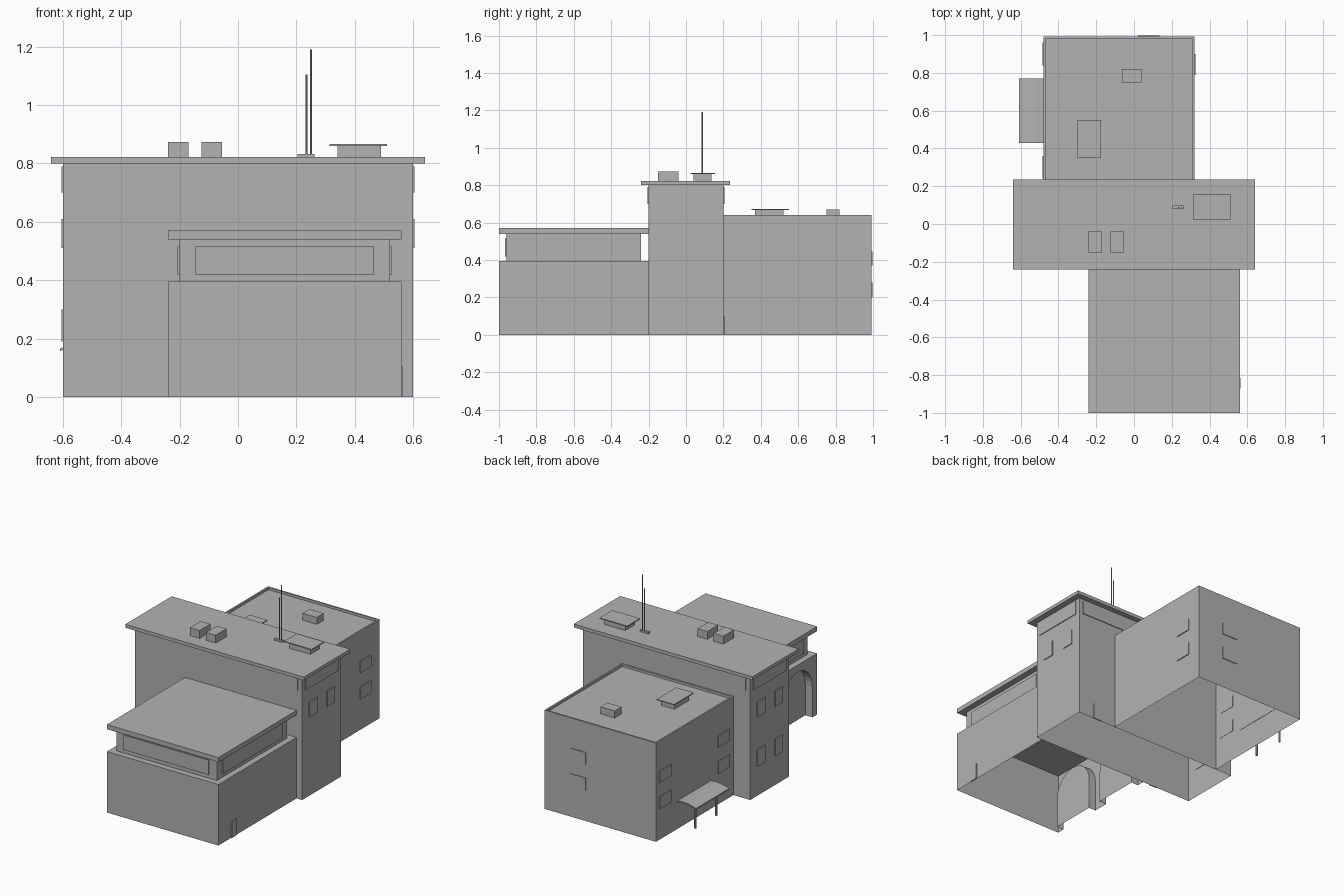
import bpy, bmesh
from math import pi, cos, sin

if "Cube" in bpy.data.objects:
    bpy.data.objects.remove(bpy.data.objects["Cube"], do_unlink=True)

grey = bpy.data.materials.new("plain_grey")
grey.use_nodes = True
COLOUR = (0.448, 0.448, 0.448, 1)
grey.diffuse_color = COLOUR
grey.node_tree.nodes["Principled BSDF"].inputs["Base Color"].default_value = COLOUR


def finish(name, bm):
    mesh = bpy.data.meshes.new(name)
    bm.to_mesh(mesh)
    bm.free()
    mesh.materials.append(grey)
    obj = bpy.data.objects.new(name, mesh)
    bpy.context.scene.collection.objects.link(obj)
    return obj


def box_mesh(x, y, z):
    bm = bmesh.new()
    bmesh.ops.create_cube(bm, size=1)
    for v in bm.verts:
        v.co = [r[0] if c < 0 else r[1] for c, r in zip(v.co, (x, y, z))]
    bm.normal_update()
    return bm


def box(name, x, y, z):
    return finish(name, box_mesh(x, y, z))


def shell(name, x, y, z, skip_left=False, parapet=None):
    """Box without a floor, optionally without its -x wall or with a sunken roof."""
    bm = box_mesh(x, y, z)
    drop = [f for f in bm.faces if f.normal.z < -0.5 or (skip_left and f.normal.x < -0.5)]
    bmesh.ops.delete(bm, geom=drop, context="FACES")
    if parapet:
        top = [f for f in bm.faces if f.normal.z > 0.5]
        bmesh.ops.inset_region(bm, faces=top, thickness=parapet)
        rim = bmesh.ops.extrude_face_region(bm, geom=top)
        bmesh.ops.delete(bm, geom=top, context="FACES_ONLY")
        for v in rim["geom"]:
            if isinstance(v, bmesh.types.BMVert):
                v.co.z -= parapet
        bmesh.ops.recalc_face_normals(bm, faces=bm.faces[:])
    return finish(name, bm)


def plate(name, axis, wall, side, along, z, depth=0.005):
    """Thin panel on the wall at the given coordinate, facing side (+1 or -1)."""
    across = sorted((wall - side * 0.002, wall + side * depth))
    if axis == "x":
        return box(name, across, along, z)
    return box(name, along, across, z)


def rod(name, x, y, z0, z1, radius):
    bm = bmesh.new()
    bmesh.ops.create_cone(bm, cap_ends=True, segments=8, radius1=radius,
                          radius2=radius, depth=z1 - z0)
    bmesh.ops.translate(bm, verts=bm.verts, vec=(x, y, (z0 + z1) / 2))
    return finish(name, bm)


# Central tall hall with overhanging roof
shell("central_hall", (-0.6, 0.6), (-0.2, 0.2), (0, 0.8))
box("central_roof", (-0.64, 0.64), (-0.24, 0.235), (0.8, 0.822))
for side, word in ((-1, "right"), (1, "left")):
    plate(f"high_band_{word}", "x", 0.6 * side, side, (-0.17, 0.17), (0.7, 0.79))
    for y in (-0.09, 0.09):
        plate(f"hall_window_{word}", "x", 0.6 * side, side, (y - 0.04, y + 0.04), (0.51, 0.61))
for side, word in ((-1, "front"), (1, "back")):
    plate(f"high_band_{word}", "y", 0.2 * side, side, (-0.57, 0.57), (0.7, 0.79))
for y in (-0.09, 0.09):
    plate("hall_lower_window", "x", -0.6, -1, (y - 0.04, y + 0.04), (0.19, 0.3))
plate("hall_front_door", "y", -0.2, -1, (-0.35, -0.29), (0, 0.11))
plate("hall_back_door", "y", 0.2, 1, (0.43, 0.49), (0, 0.1))

# Equipment on the central roof
for x in (-0.205, -0.09):
    box("roof_unit", (x - 0.035, x + 0.035), (-0.15, -0.04), (0.82, 0.873))
box("hall_skylight_base", (0.34, 0.49), (0.04, 0.135), (0.82, 0.86))
box("hall_skylight_lid", (0.313, 0.51), (0.025, 0.155), (0.86, 0.866))
box("mast_base", (0.203, 0.262), (0.08, 0.098), (0.82, 0.833))
rod("short_mast", 0.235, 0.087, 0.83, 1.105, 0.003)
rod("tall_mast", 0.25, 0.087, 0.83, 1.19, 0.003)

# Front wing, open on its arcade side
shell("front_wing", (-0.24, 0.56), (-1, -0.2), (0, 0.395), skip_left=True)
plate("front_wing_door", "x", 0.56, 1, (-0.87, -0.815), (0, 0.105))

# Arcade wall with two recessed arches
bm = bmesh.new()
outline = [(-1, 0)]
OUTER, INNER = -0.24, -0.19
for centre in (-0.8, -0.4):
    arc = [(centre - 0.15 * cos(pi * i / 16), 0.2 + 0.15 * sin(pi * i / 16)) for i in range(17)]
    arch = [(centre - 0.15, 0)] + arc + [(centre + 0.15, 0)]
    outline += arch
    front = [bm.verts.new((OUTER, y, z)) for y, z in arch]
    back = [bm.verts.new((INNER, y, z)) for y, z in arch]
    bm.faces.new(back[::-1])
    for i in range(len(arch) - 1):
        bm.faces.new((front[i], back[i], back[i + 1], front[i + 1]))
outline += [(-0.2, 0), (-0.2, 0.395), (-1, 0.395)]
bm.faces.new([bm.verts.new((OUTER, y, z)) for y, z in outline])
bmesh.ops.remove_doubles(bm, verts=bm.verts, dist=0.0001)
bmesh.ops.recalc_face_normals(bm, faces=bm.faces[:])
bm.normal_update()
wall = max(bm.faces, key=lambda f: f.calc_area())
if wall.normal.x > 0:
    bmesh.ops.reverse_faces(bm, faces=bm.faces[:])
finish("arcade_wall", bm)

# Upper window storey of the front wing
box("clerestory", (-0.2, 0.52), (-0.96, -0.24), (0.395, 0.54))
box("front_wing_roof", (-0.24, 0.56), (-1, -0.2), (0.54, 0.57))
plate("clerestory_front_window", "y", -0.96, -1, (-0.145, 0.465), (0.42, 0.515), 0.007)
plate("clerestory_left_window", "x", 0.52, 1, (-0.905, -0.295), (0.42, 0.515), 0.007)
plate("clerestory_right_window", "x", -0.2, -1, (-0.905, -0.295), (0.42, 0.515), 0.007)

# Back wing with parapet
shell("back_wing", (-0.48, 0.32), (0.2, 0.993), (0, 0.64), parapet=0.015)
for z in ((0.2, 0.28), (0.37, 0.445)):
    plate("back_window", "y", 0.993, 1, (0.02, 0.135), z)
    plate("back_left_window", "x", 0.32, 1, (0.79, 0.9), z)
    for y in (0.3, 0.9):
        plate("back_right_window", "x", -0.48, -1, (y - 0.06, y + 0.06), z)
box("roof_vent", (-0.063, 0.04), (0.75, 0.82), (0.62, 0.67))
box("back_skylight_base", (-0.28, -0.19), (0.37, 0.52), (0.62, 0.667))
box("back_skylight_lid", (-0.3, -0.175), (0.35, 0.55), (0.667, 0.673))

# Curved awning on two posts
bm = bmesh.new()
curve = [(-0.478, 0.182), (-0.52, 0.184), (-0.56, 0.18), (-0.59, 0.173), (-0.61, 0.165)]
profile = curve + [(x, z - 0.008) for x, z in reversed(curve)]
face = bm.faces.new([bm.verts.new((x, 0.43, z)) for x, z in profile])
new = bmesh.ops.extrude_face_region(bm, geom=[face])["geom"]
bmesh.ops.translate(bm, verts=[v for v in new if isinstance(v, bmesh.types.BMVert)],
                    vec=(0, 0.34, 0))
bmesh.ops.recalc_face_normals(bm, faces=bm.faces[:])
finish("awning", bm)
for y in (0.49, 0.705):
    rod("awning_post", -0.56, y, 0, 0.178, 0.007)
